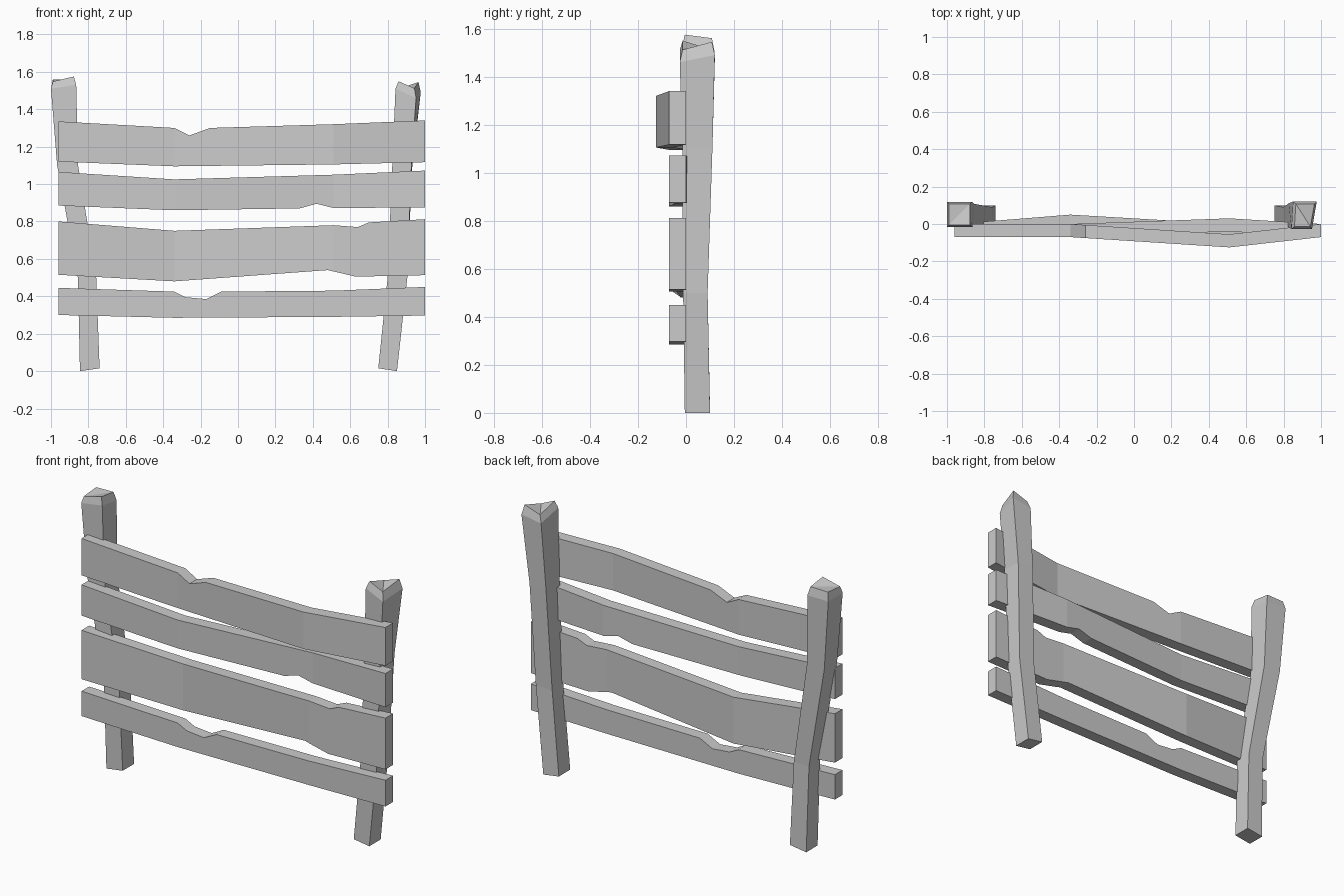
import bpy

if "Cube" in bpy.data.objects:
    bpy.data.objects.remove(bpy.data.objects["Cube"])

def make(name, verts, faces):
    me = bpy.data.meshes.new(name)
    me.from_pydata(verts, [], faces)
    me.validate()
    ob = bpy.data.objects.new(name, me)
    bpy.context.collection.objects.link(ob)

def loft(name, rings):
    """Skin a list of four-corner rings and cap both ends."""
    verts = [v for ring in rings for v in ring]
    faces = [(0, 3, 2, 1)]
    for r in range(len(rings) - 1):
        for i in range(4):
            j = (i + 1) % 4
            faces.append((r * 4 + i, r * 4 + j, r * 4 + 4 + j, r * 4 + 4 + i))
    return verts, faces, (len(rings) - 1) * 4

def lerp(points, x):
    for (xa, a), (xb, b) in zip(points, points[1:]):
        if x <= xb:
            return a + (b - a) * (x - xa) / (xb - xa)
    return points[-1][1]

# Planks: top and bottom outlines in (x, z), plus how far each bows in y
L, A, B, R = -0.96, -0.34, 0.51, 1.0
def plank(name, top, bottom, bow_a, bow_b):
    bow = [(L, 0), (A, bow_a), (B, bow_b), (R, 0)]
    xs = sorted({p[0] for p in top + bottom + bow})
    rings = []
    for x in xs:
        y, t, b = lerp(bow, x), lerp(top, x), lerp(bottom, x)
        rings.append([(x, y - 0.07, b), (x, y, b), (x, y, t), (x, y - 0.07, t)])
    verts, faces, n = loft(name, rings)
    make(name, verts, faces + [(n, n + 1, n + 2, n + 3)])

plank("plank_top",
      [(L, 1.335), (A, 1.30), (-0.26, 1.26), (-0.15, 1.30), (B, 1.32), (R, 1.34)],
      [(L, 1.12), (A, 1.095), (B, 1.105), (R, 1.117)], 0, -0.055)
plank("plank_upper",
      [(L, 1.065), (A, 1.025), (B, 1.05), (R, 1.072)],
      [(L, 0.885), (A, 0.86), (0.33, 0.87), (0.42, 0.895), (B, 0.872), (R, 0.875)], 0, 0.03)
plank("plank_lower",
      [(L, 0.80), (A, 0.75), (B, 0.78), (0.64, 0.77), (0.70, 0.795), (R, 0.812)],
      [(L, 0.515), (A, 0.48), (0.48, 0.54), (0.63, 0.505), (R, 0.513)], 0.05, 0)
plank("plank_bottom",
      [(L, 0.445), (A, 0.425), (-0.28, 0.395), (-0.17, 0.385), (-0.09, 0.425), (B, 0.43), (R, 0.45)],
      [(L, 0.30), (A, 0.285), (B, 0.29), (R, 0.297)], 0, 0)

# Posts: rings of x range, y range, corner heights (front left, front right,
# back right, back left) and x twist of the back edge; the top is split on a diagonal
def post(name, specs, diagonal):
    rings = []
    for x0, x1, y0, y1, z, tw in specs:
        rings.append([(x0, y0, z[0]), (x1, y0, z[1]), (x1 + tw, y1, z[2]), (x0 + tw / 3, y1, z[3])])
    verts, faces, n = loft(name, rings)
    if diagonal == 0:
        caps = [(n, n + 1, n + 2), (n, n + 2, n + 3)]
    else:
        caps = [(n, n + 1, n + 3), (n + 1, n + 2, n + 3)]
    make(name, verts, faces + caps)

post("left_post", [
    (-0.845, -0.74, -0.005, 0.10, (0, 0.015, 0.015, 0), 0),
    (-0.856, -0.758, -0.012, 0.09, (0.5,) * 4, 0),
    (-0.967, -0.855, -0.01, 0.108, (1.1,) * 4, 0),
    (-1.0, -0.865, -0.015, 0.118, (1.51, 1.53, 1.51, 1.51), 0),
    (-0.99, -0.878, -0.005, 0.108, (1.548, 1.575, 1.56, 1.558), 0)], 0)
post("right_post", [
    (0.75, 0.85, -0.005, 0.10, (0.015, 0, 0, 0.015), 0),
    (0.80, 0.905, -0.012, 0.09, (0.5,) * 4, 0),
    (0.825, 0.927, -0.015, 0.11, (1.1,) * 4, 0.005),
    (0.842, 0.952, -0.026, 0.12, (1.51, 1.46, 1.49, 1.47), 0.025),
    (0.858, 0.943, -0.014, 0.108, (1.55, 1.512, 1.545, 1.512), 0.022)], 1)
